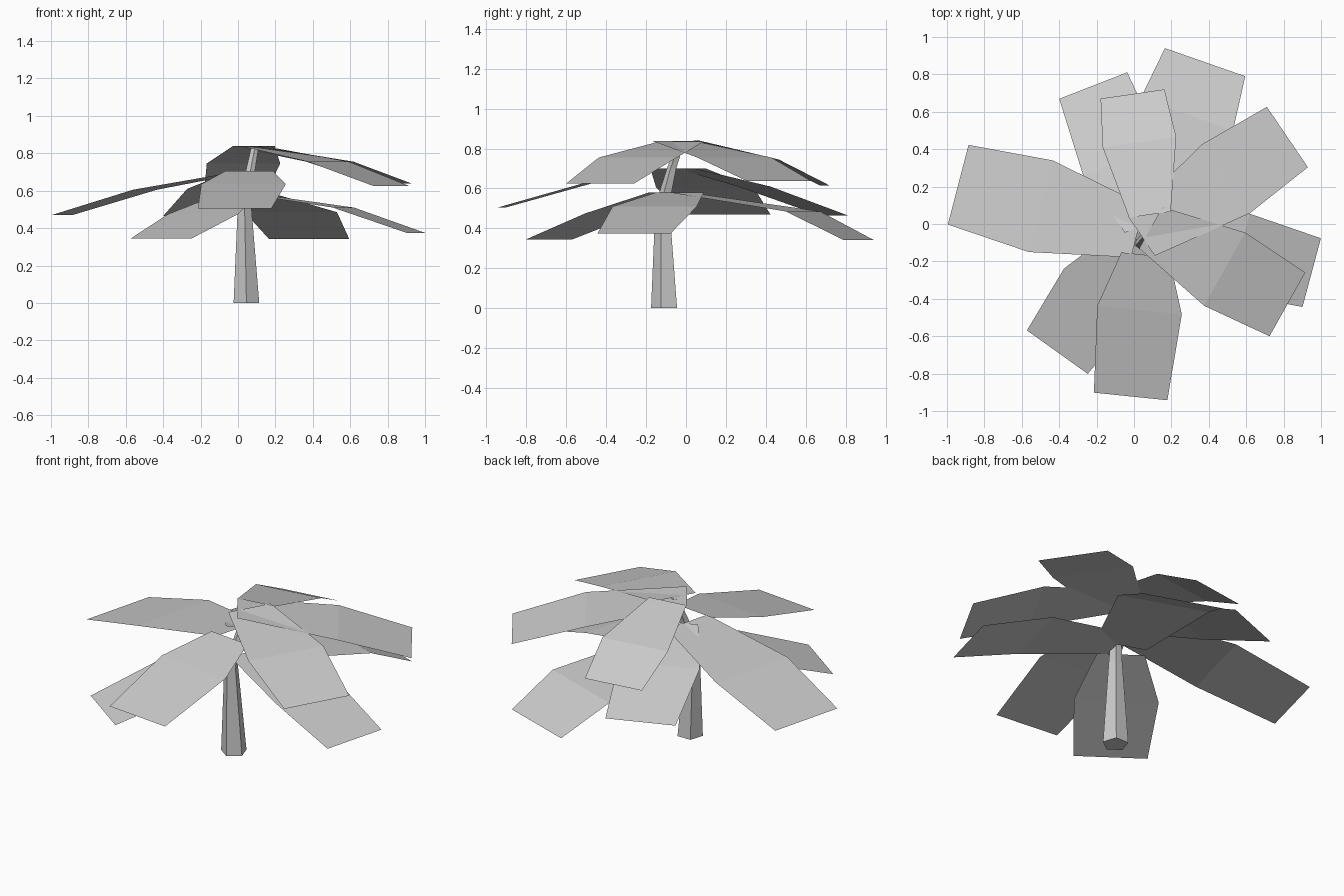
import bpy
import bmesh
from mathutils import Vector

default_cube = bpy.data.objects.get("Cube")
if default_cube:
    bpy.data.objects.remove(default_cube, do_unlink=True)

grey = bpy.data.materials.new("plain grey")
grey.use_nodes = True
colour = (0.6, 0.6, 0.6, 1.0)
grey.diffuse_color = colour
grey.node_tree.nodes["Principled BSDF"].inputs["Base Color"].default_value = colour


def make_object(name, bm):
    """Turn a bmesh into a flat shaded grey object."""
    mesh = bpy.data.meshes.new(name)
    bm.to_mesh(mesh)
    bm.free()
    mesh.materials.append(grey)
    part = bpy.data.objects.new(name, mesh)
    bpy.context.collection.objects.link(part)
    return part


def add_leaf(name, root, tip, bend, width, heights):
    """A single sheet of two panels: narrow root, wide bend, squared tip."""
    root, tip = Vector(root), Vector(tip)
    axis = (tip - root).normalized()
    side = Vector((-axis.y, axis.x))
    bm = bmesh.new()
    rows = []
    for along, scale, z in zip((0, bend, 1), (0.65, 1.15, 1), heights):
        centre = root.lerp(tip, along)
        half = side * width * scale / 2
        rows.append([bm.verts.new((*(centre + half), z)),
                     bm.verts.new((*(centre - half), z))])
    for inner, outer in zip(rows, rows[1:]):
        bm.faces.new((inner[0], inner[1], outer[1], outer[0]))
    bm.normal_update()
    for face in bm.faces:
        if face.normal.z < 0:
            face.normal_flip()
    return make_object(name, bm)


def add_trunk(name, stations, sides=5):
    """A tapered, leaning pentagonal trunk through centre and radius stations."""
    bm = bmesh.new()
    rings = []
    for x, y, z, radius in stations:
        ring = []
        for i in range(sides):
            spoke = Vector((0, -radius, 0))
            spoke.rotate(Vector((0, 1, 0)).rotation_difference(Vector((0, 1, 0))))
            angle = i * math.tau / sides
            ring.append(bm.verts.new((x + radius * math.sin(angle),
                                      y - radius * math.cos(angle), z)))
        rings.append(ring)
    for low, high in zip(rings, rings[1:]):
        for i in range(sides):
            j = (i + 1) % sides
            bm.faces.new((low[i], low[j], high[j], high[i]))
    bm.faces.new(rings[0][::-1])
    bm.faces.new(rings[-1])
    bmesh.ops.recalc_face_normals(bm, faces=bm.faces)
    return make_object(name, bm)


import math

# Trunk
add_trunk("trunk", [(0.045, -0.103, 0, 0.072), (0.035, -0.115, 0.52, 0.038),
                    (0.065, -0.07, 0.7, 0.026), (0.09, -0.025, 0.83, 0.021)])

# Lower tier of leaves
add_leaf("lower_front_leaf", (0, -0.11), (-0.41, -0.685), 0.455, 0.4, (0.58, 0.475, 0.345))
add_leaf("lower_back_leaf", (0.065, -0.035), (0.38, 0.865), 0.69, 0.455, (0.58, 0.485, 0.342))
add_leaf("lower_side_leaf", (0.09, -0.03), (0.95, -0.26), 0.55, 0.38, (0.58, 0.51, 0.375))

# Middle tier of leaves
add_leaf("middle_front_leaf", (0.06, -0.165), (-0.018, -0.922), 0.39, 0.395, (0.705, 0.635, 0.505))
add_leaf("middle_side_leaf", (0.02, -0.04), (-0.94, 0.21), 0.54, 0.44, (0.7, 0.605, 0.47))
add_leaf("middle_back_leaf", (0.07, 0), (-0.218, 0.74), 0.46, 0.39, (0.7, 0.61, 0.465))

# Upper tier of leaves
add_leaf("upper_back_leaf", (0.085, 0.05), (-0.008, 0.695), 0.6, 0.345, (0.84, 0.745, 0.615))
add_leaf("upper_left_leaf", (0.04, -0.065), (0.82, 0.465), 0.58, 0.39, (0.838, 0.755, 0.638))
add_leaf("upper_front_leaf", (0.09, -0.02), (0.82, -0.43), 0.54, 0.39, (0.836, 0.755, 0.625))
